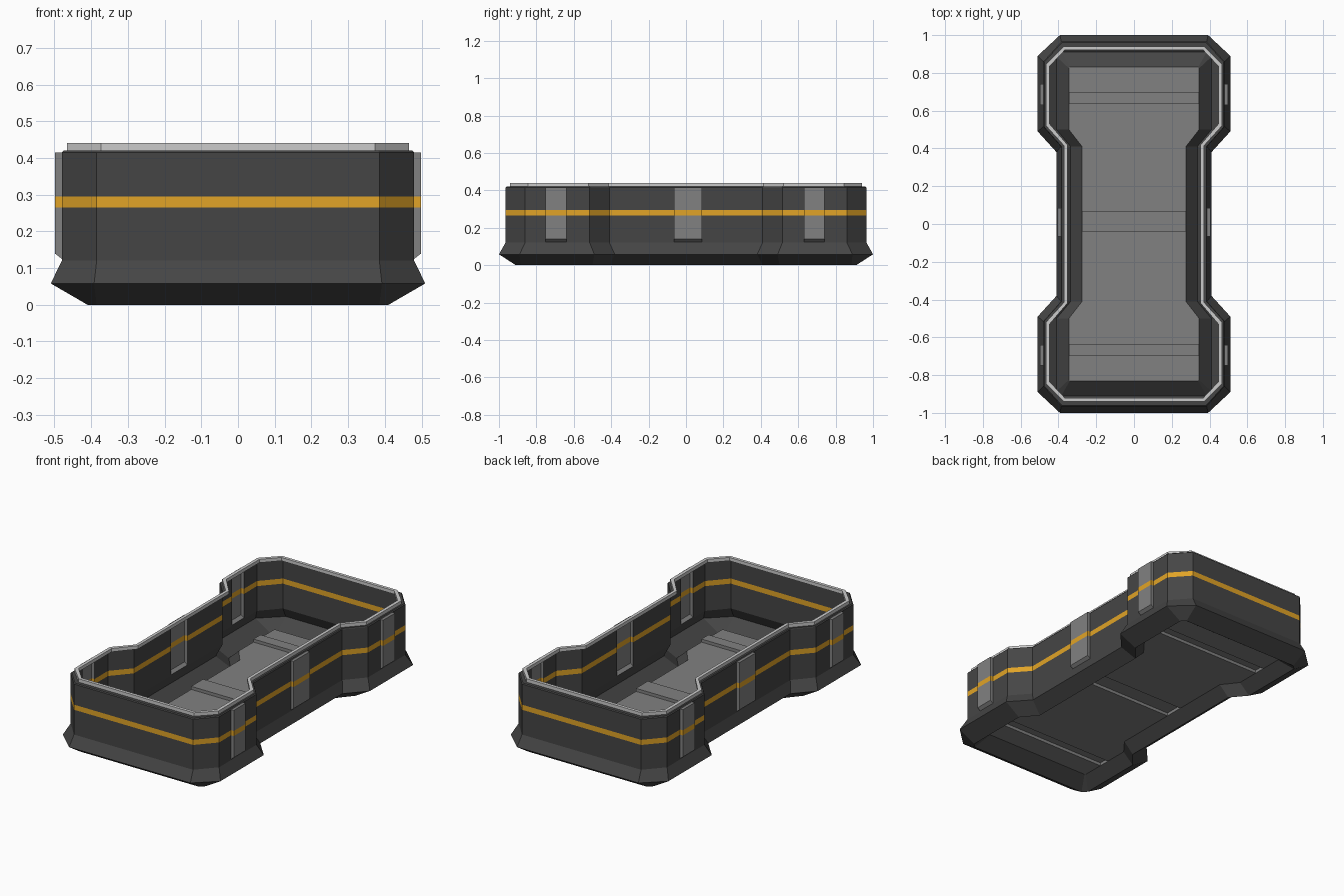
import bpy, bmesh
from mathutils import Vector

if "Cube" in bpy.data.objects:
    bpy.data.objects.remove(bpy.data.objects["Cube"])


def material(name, c):
    m = bpy.data.materials.new(name)
    m.diffuse_color = (*c, 1)
    m.use_nodes = True
    m.node_tree.nodes["Principled BSDF"].inputs["Base Color"].default_value = m.diffuse_color
    return m


DARK = material("dark_shell", (0.06, 0.06, 0.06))
GOLD = material("gold_band", (0.75, 0.37, 0.02))
GREY = material("grey_panel", (0.22, 0.22, 0.22))
LIGHT = material("light_rim", (0.55, 0.57, 0.54))


def outline(a, Y, X, b, c, x, d, z):
    """Dog-bone outline mirrored from one quadrant: chamfered ends, narrow waist."""
    q = [(a, Y), (X, b), (X, c), (x, d)]
    right = q + [(px, -py) for px, py in reversed(q)]
    return [Vector((px, py, z)) for px, py in right + [(-px, -py) for px, py in right]]


def loft(levels, closed=False):
    """Skin a stack of outlines with quads."""
    bm = bmesh.new()
    rings = [[bm.verts.new(p) for p in lv] for lv in levels]
    pairs = list(zip(rings, rings[1:])) + ([(rings[-1], rings[0])] if closed else [])
    for r0, r1 in pairs:
        n = len(r0)
        for i in range(n):
            j = (i + 1) % n
            bm.faces.new((r0[i], r1[i], r1[j], r0[j]))
    return bm


def cut(bm, axis, values):
    """Slice the mesh with axis-aligned planes."""
    for v in values:
        co, no = Vector((0, 0, 0)), Vector((0, 0, 0))
        co[axis], no[axis] = v, 1
        bmesh.ops.bisect_plane(bm, geom=bm.verts[:] + bm.edges[:] + bm.faces[:],
                               plane_co=co, plane_no=no, dist=1e-5)


def push(bm, faces, move):
    """Extrude faces as a hollow bump; return the moved vertices."""
    out = bmesh.ops.extrude_face_region(bm, geom=faces)["geom"]
    old = [f for f in faces if f.is_valid]
    if old:
        bmesh.ops.delete(bm, geom=old, context='FACES')
    verts = {g for g in out if isinstance(g, bmesh.types.BMVert)}
    for v in verts:
        v.co += move(v.co)
    return verts


def finish(name, bm, mats):
    me = bpy.data.meshes.new(name)
    bm.to_mesh(me)
    bm.free()
    for m in mats:
        me.materials.append(m)
    ob = bpy.data.objects.new(name, me)
    bpy.context.collection.objects.link(ob)
    return ob


floor_line = outline(.34, .83, .345, .825, .50, .275, .41, .06)
wall_args = (.385, .965, .48, .86, .515, .387, .41)

# Flared base skirt, from the raised floor edge down, out and up to the wall
base = loft([
    floor_line,
    outline(.385, .91, .41, .885, .50, .335, .41, 0),
    outline(.392, 1.0, .51, .89, .49, .41, .38, .058),
    outline(*wall_args, .12),
])
finish("base_skirt", base, [DARK])

# Thin wall with a painted band and hollow side pillars
wall = loft([outline(*wall_args, .12), outline(*wall_args, .415),
             outline(.382, .96, .475, .857, .513, .383, .41, .42),
             outline(.365, .925, .449, .835, .53, .355, .42, .42)])
pillars = [(-.75, -.64), (-.065, .085), (.63, .74)]
cut(wall, 2, [.125, .265, .295])
cut(wall, 1, [y for p in pillars for y in p])
bumps = []
for f in wall.faces:
    c = f.calc_center_median()
    if .125 < c.z < .414 and abs(c.x) > .38:
        if any(lo < c.y < hi for lo, hi in pillars):
            bumps.append(f)
moved = push(wall, bumps, lambda co: Vector((
    .018 if co.x > 0 else -.018, 0, .014 if co.z < .13 else 0)))
for f in wall.faces:
    if .265 < f.calc_center_median().z < .295:
        f.material_index = 1
    elif any(v in moved for v in f.verts):
        f.material_index = 2
finish("side_wall", wall, [DARK, GOLD, GREY])

# Raised rim around the top opening
outer = (.373, .94, .466, .845, .52, .371, .415)
inner = (.365, .922, .447, .835, .53, .353, .42)
rim = loft([outline(*outer, .42), outline(*outer, .44),
            outline(*inner, .44), outline(*inner, .42)], closed=True)
finish("top_rim", rim, [LIGHT])

# Floor panel with three raised cross ribs
floor = bmesh.new()
floor.faces.new([floor.verts.new(p) for p in reversed(floor_line)])
ribs = [(-.70, -.635), (-.04, .07), (.635, .70)]
cut(floor, 1, [y for r in ribs for y in r])
strips = [f for f in floor.faces
          if any(lo < f.calc_center_median().y < hi for lo, hi in ribs)]
push(floor, strips, lambda co: Vector((0, 0, .018)))
finish("floor_panel", floor, [GREY])
